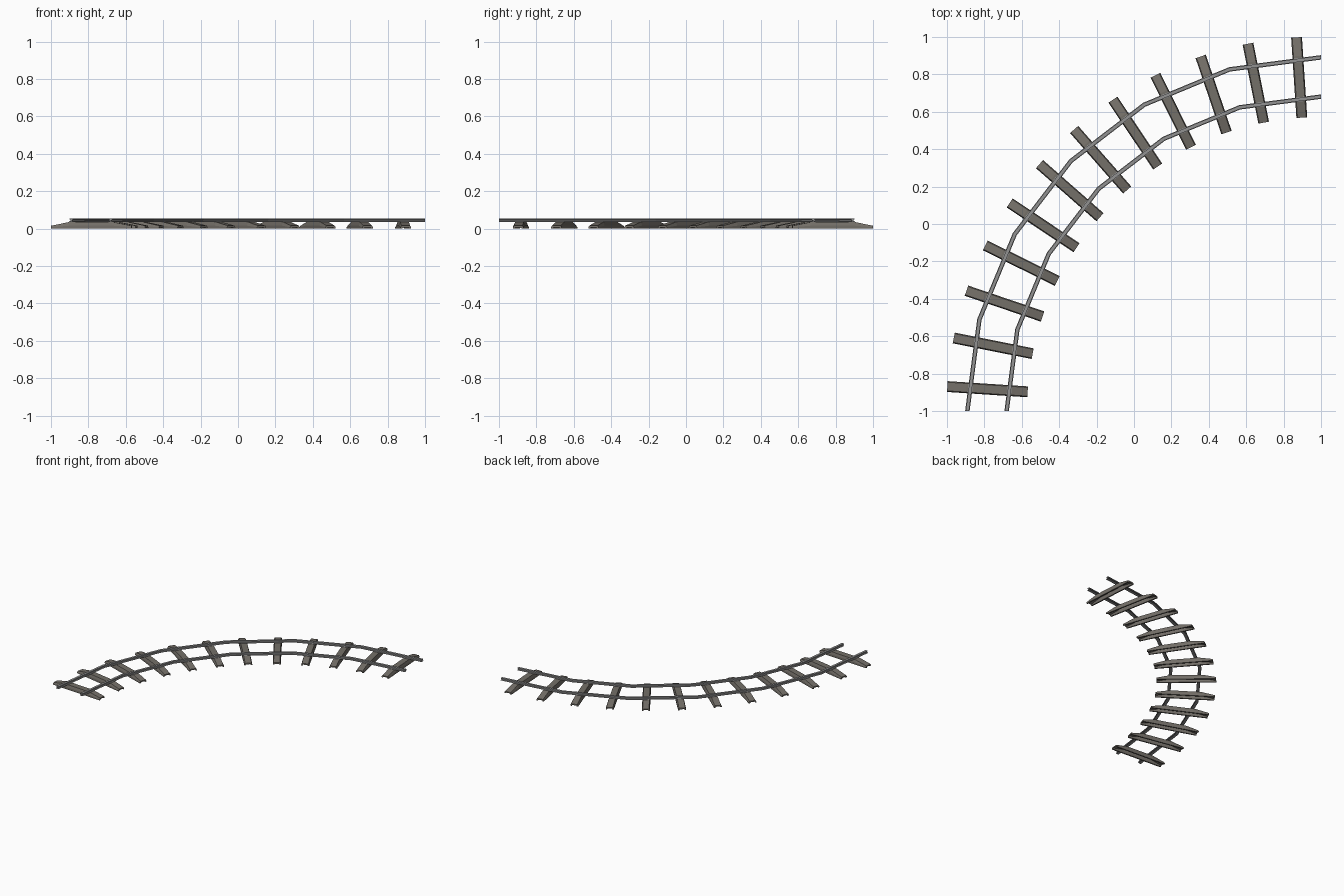
import bpy, bmesh, math

if "Cube" in bpy.data.objects:
    bpy.data.objects.remove(bpy.data.objects["Cube"])

CENTRE = (1.0, -1.0)      # centre of the quarter-circle curve
MID = 1.787               # radius of the track centre line


def material(name, rgb):
    m = bpy.data.materials.new(name)
    m.diffuse_color = (*rgb, 1)
    m.use_nodes = True
    m.node_tree.nodes["Principled BSDF"].inputs["Base Color"].default_value = m.diffuse_color
    return m


steel = material("rail steel", (0.29, 0.29, 0.29))
tie_grey = material("sleeper brown grey", (0.175, 0.16, 0.14))


def polar(radius, angle, side, z):
    """Point at a radius on the curve, shifted sideways along the track."""
    c, s = math.cos(angle), math.sin(angle)
    return (CENTRE[0] - radius * c + side * s,
            CENTRE[1] + radius * s + side * c, z)


def loft(name, rings, mat):
    """Skin a list of equal closed cross-sections and cap both ends."""
    bm = bmesh.new()
    rows = [[bm.verts.new(p) for p in ring] for ring in rings]
    n = len(rows[0])
    for a, b in zip(rows, rows[1:]):
        for i in range(n):
            j = (i + 1) % n
            bm.faces.new((a[i], a[j], b[j], b[i]))
    bm.faces.new(rows[0])
    bm.faces.new(rows[-1])
    bmesh.ops.recalc_face_normals(bm, faces=bm.faces)
    mesh = bpy.data.meshes.new(name)
    bm.to_mesh(mesh)
    bm.free()
    mesh.materials.append(mat)
    obj = bpy.data.objects.new(name, mesh)
    bpy.context.collection.objects.link(obj)
    return obj


# Rails: I-shaped profile swept through six straight segments
half = [(0.012, 0.036), (0.012, 0.039), (0.004, 0.041),
        (0.004, 0.046), (0.009, 0.048), (0.009, 0.054)]
profile = half + [(-r, z) for r, z in reversed(half)]
for name, radius in (("outer_rail", 1.891), ("inner_rail", 1.681)):
    rings = [[polar(radius + r, math.radians(15 * k), 0, z) for r, z in profile]
             for k in range(7)]
    loft(name, rings, steel)


# Sleepers: hollow troughs, open below, with ends that slope down
def sleeper_section(radius, angle, top):
    roof = top - 0.009
    pts = [(-0.029, 0), (-0.029, top * 0.45), (-0.023, top),
           (0.023, top), (0.029, top * 0.45), (0.029, 0),
           (0.019, 0), (0.015, roof), (-0.015, roof), (-0.019, 0)]
    return [polar(radius, angle, s, z) for s, z in pts]


stations = [(-0.215, 0.016), (-0.115, 0.036), (0.115, 0.036), (0.215, 0.016)]
for i in range(12):
    a = math.radians(3.75 + 7.5 * i)
    loft(f"sleeper_{i + 1}",
         [sleeper_section(MID + d, a, top) for d, top in stations], tie_grey)
